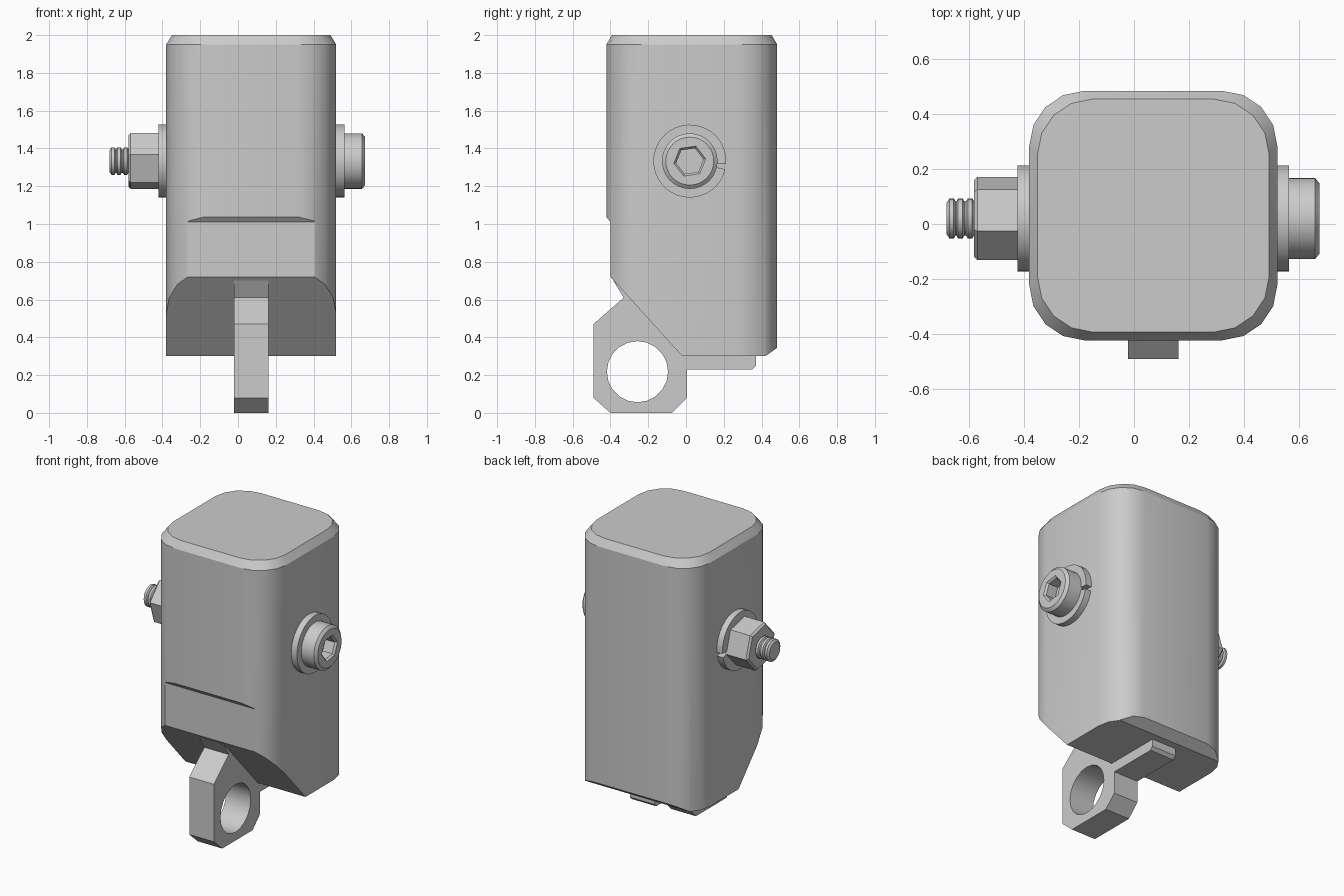
import bpy, bmesh
from math import cos, sin, pi, radians

if "Cube" in bpy.data.objects:
    bpy.data.objects.remove(bpy.data.objects["Cube"])

BY, BZ = 0.02, 1.333          # bolt axis


def finish(name, bm):
    bmesh.ops.recalc_face_normals(bm, faces=bm.faces[:])
    me = bpy.data.meshes.new(name)
    bm.to_mesh(me)
    bm.free()
    ob = bpy.data.objects.new(name, me)
    bpy.context.collection.objects.link(ob)
    return ob


def loft(name, rings):
    """Skin closed rings of equal point count and cap both ends."""
    bm = bmesh.new()
    vs = [[bm.verts.new(p) for p in r] for r in rings]
    n = len(vs[0])
    for a, b in zip(vs, vs[1:]):
        for i in range(n):
            j = (i + 1) % n
            bm.faces.new((a[i], a[j], b[j], b[i]))
    bm.faces.new(vs[0])
    bm.faces.new(vs[-1])
    return finish(name, bm)


def prism_x(name, x0, x1, pts):
    return loft(name, [[(x, y, z) for y, z in pts] for x in (x0, x1)])


def lathe_x(name, rings, sides=32, phase=0, cy=BY, cz=BZ):
    ang = [radians(phase) + 2 * pi * i / sides for i in range(sides)]
    return loft(name, [[(x, cy + r * cos(a), cz + r * sin(a)) for a in ang]
                       for x, r in rings])


def activate(ob):
    bpy.ops.object.select_all(action='DESELECT')
    ob.select_set(True)
    bpy.context.view_layer.objects.active = ob


def boolean(ob, tool, op):
    activate(ob)
    m = ob.modifiers.new("cut", 'BOOLEAN')
    m.object, m.operation, m.solver = tool, op, 'EXACT'
    bpy.ops.object.modifier_apply(modifier=m.name)
    bpy.data.objects.remove(tool, do_unlink=True)


def smooth(ob):
    activate(ob)
    bpy.ops.object.shade_smooth_by_angle(angle=radians(30))


def rounded_rect(z, inset=0.0, r=0.2, seg=4):
    x0, x1, y0, y1 = -0.38 + inset, 0.52 - inset, -0.422 + inset, 0.483 - inset
    corners = [(x1 - r, y1 - r), (x0 + r, y1 - r), (x0 + r, y0 + r), (x1 - r, y0 + r)]
    return [(cx + r * cos(a), cy + r * sin(a), z)
            for k, (cx, cy) in enumerate(corners)
            for a in [(k + i / seg) * pi / 2 for i in range(seg + 1)]]


# Body: rounded block trimmed by its side profile (step, slope, rear chamfer)
body = loft("body", [rounded_rect(0.2), rounded_rect(1.95), rounded_rect(2.0, 0.03)])
side = prism_x("side_trim", -1, 1, [
    (-0.02, 0.3), (0.42, 0.3), (0.483, 0.345), (0.6, 0.428), (0.6, 2.2),
    (-0.6, 2.2), (-0.6, 1.23), (-0.422, 1.037), (-0.40, 1.01), (-0.40, 0.72)])
boolean(body, side, 'INTERSECT')

# Bottom lug with round eye
lug = prism_x("eye_lug", -0.022, 0.162, [
    (-0.49, 0.47), (-0.33, 0.61), (-0.385, 0.70), (-0.2, 0.70), (0.1, 0.4),
    (0.37, 0.35), (0.37, 0.25), (0.35, 0.23), (0.005, 0.23), (0.005, 0.08),
    (-0.075, 0), (-0.40, 0), (-0.49, 0.08)])
hole = lathe_x("eye_cutter", [(-0.2, 0.162), (0.3, 0.162)], 20, 0, -0.257, 0.218)
boolean(lug, hole, 'DIFFERENCE')

# Split washers on both sides
arc = [radians(-5 + 352 * i / 36) for i in range(37)]
c_ring = [(BY + 0.193 * cos(a), BZ + 0.193 * sin(a)) for a in arc] + \
         [(BY + 0.1 * cos(a), BZ + 0.1 * sin(a)) for a in reversed(arc)]
washers = [prism_x("washer_right", 0.515, 0.563, c_ring),
           prism_x("washer_left", -0.422, -0.375, c_ring)]

# Socket head of the bolt
head = lathe_x("bolt_head", [(0.555, 0.147), (0.657, 0.147), (0.673, 0.127)])
socket = lathe_x("socket_cutter", [(0.59, 0.073), (0.66, 0.073), (0.68, 0.092)], 6, 8)
boolean(head, socket, 'DIFFERENCE')

# Hex nut with chamfered outer end
nut = lathe_x("hex_nut", [(-0.415, 0.155), (-0.568, 0.155), (-0.58, 0.142)], 6, 47)

# Bolt shank and threaded tip
rings = [(0.54, 0.073), (-0.575, 0.073)]
for c in (-0.595, -0.63, -0.662):
    rings += [(c + 0.015, 0.062), (c + 0.008, 0.073), (c - 0.008, 0.073), (c - 0.014, 0.062)]
rings += [(-0.68, 0.058)]
shank = lathe_x("bolt_shank", rings, 24)

for ob in [body, lug, head, shank, nut] + washers:
    smooth(ob)
